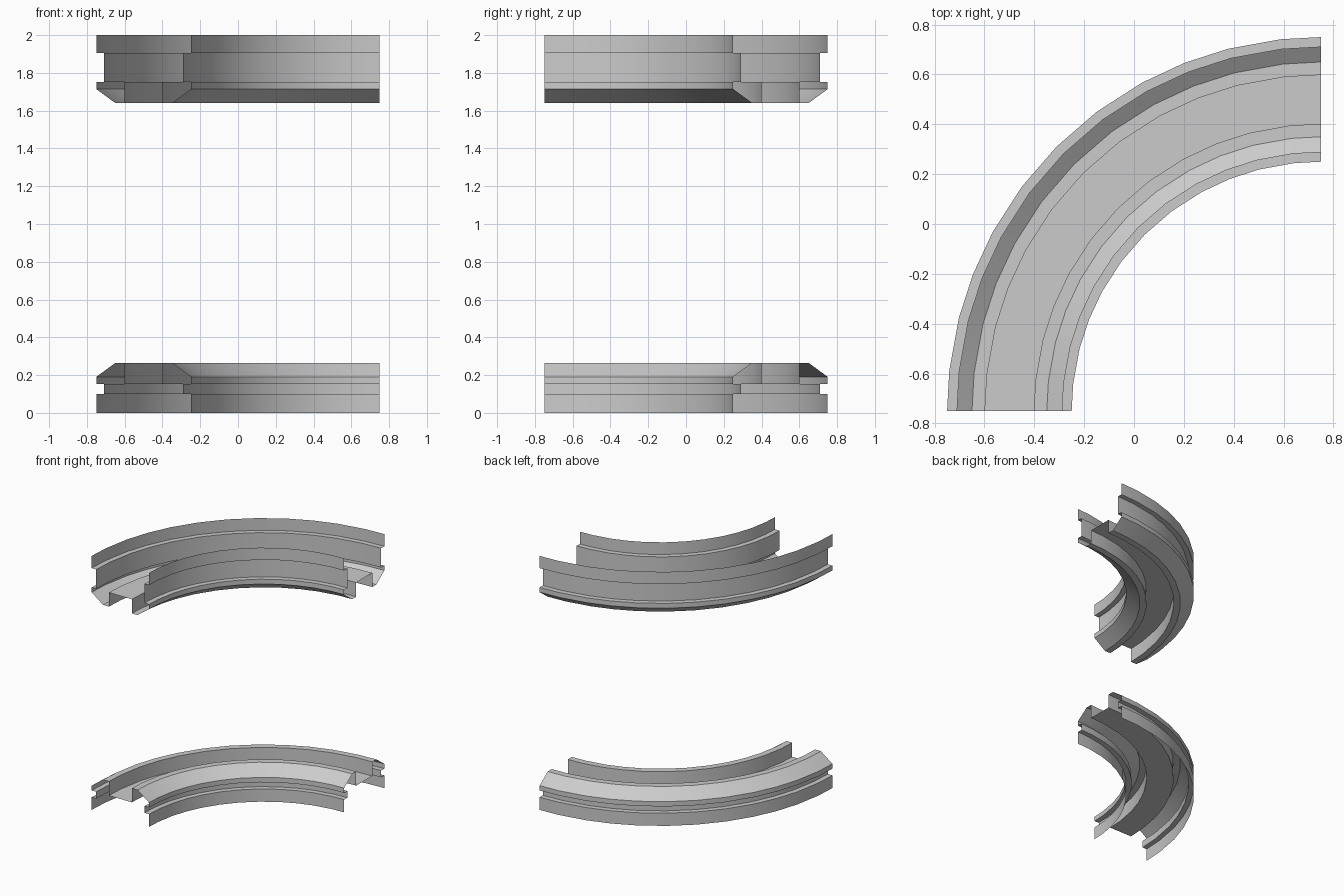
import bpy, bmesh, math

cube = bpy.data.objects.get("Cube")
if cube:
    bpy.data.objects.remove(cube, do_unlink=True)

# single plain metal colour
grey = bpy.data.materials.new("Plain grey")
grey.use_nodes = True
colour = (0.6, 0.6, 0.6, 1)
grey.diffuse_color = colour
grey.node_tree.nodes["Principled BSDF"].inputs["Base Color"].default_value = colour

# quarter-turn sweep around one corner
CORNER = 0.75
MID_RADIUS = 1.25
half = [0, 6.2, 14.4, 21.4, 28.6, 36.8]
ANGLES = half + [45] + [90 - a for a in reversed(half)]


def curved_channel(name, half_profile):
    """Sweep a mirrored open section (offset from centreline, height)."""
    section = half_profile + [(-o, z) for o, z in reversed(half_profile)]
    bm = bmesh.new()
    rings = []
    for angle in ANGLES:
        a = math.radians(angle)
        rings.append([bm.verts.new((CORNER - (MID_RADIUS + o) * math.sin(a),
                                    -CORNER + (MID_RADIUS + o) * math.cos(a), z))
                      for o, z in section])
    for r1, r2 in zip(rings, rings[1:]):
        for i in range(len(section) - 1):
            bm.faces.new((r1[i], r1[i + 1], r2[i + 1], r2[i]))
    mesh = bpy.data.meshes.new(name)
    bm.to_mesh(mesh)
    bm.free()
    mesh.materials.append(grey)
    obj = bpy.data.objects.new(name, mesh)
    bpy.context.collection.objects.link(obj)
    bpy.ops.object.select_all(action='DESELECT')
    obj.select_set(True)
    bpy.context.view_layer.objects.active = obj
    bpy.ops.object.shade_smooth_by_angle(angle=math.radians(25))
    return obj


def half_section(edge, lip, ledge, side):
    """Lip, groove, ledge, slope and raised centre; side is the slope direction."""
    slope_start = ledge + side * 0.038
    crown = ledge + side * 0.111
    return [(0.25, edge), (0.25, lip), (0.21, lip), (0.21, ledge),
            (0.25, ledge), (0.25, slope_start), (0.15, crown),
            (0.10, crown), (0.10, ledge)]


# upper trough opens upward, lower cover opens downward
curved_channel("upper_trough", half_section(2.0, 1.904, 1.752, -1))
curved_channel("lower_cover", half_section(0.0, 0.1, 0.153, 1))
